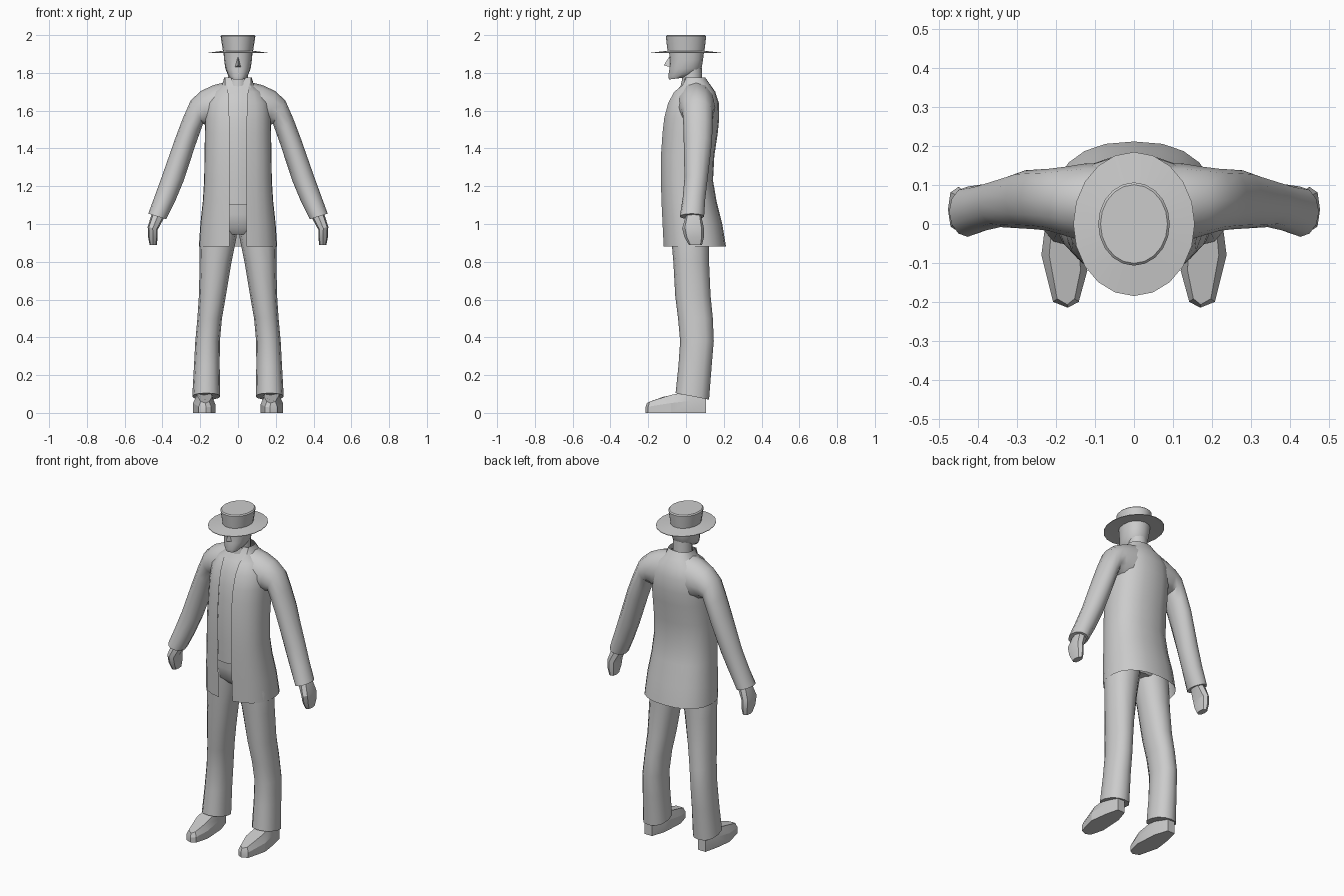
import bpy, bmesh, math
from mathutils import Vector

if "Cube" in bpy.data.objects:
    bpy.data.objects.remove(bpy.data.objects["Cube"])

grey = bpy.data.materials.new("plain_grey")
grey.diffuse_color = (0.6, 0.6, 0.6, 1)
grey.use_nodes = True
grey.node_tree.nodes["Principled BSDF"].inputs["Base Color"].default_value = grey.diffuse_color


def make(name, verts, faces, mirror=False, angle=40):
    """Mesh object with clean normals, optional x mirror and angle-based smoothing."""
    mesh = bpy.data.meshes.new(name)
    mesh.from_pydata(verts, [], faces)
    bm = bmesh.new()
    bm.from_mesh(mesh)
    bmesh.ops.recalc_face_normals(bm, faces=bm.faces)
    bm.to_mesh(mesh)
    bm.free()
    mesh.materials.append(grey)
    ob = bpy.data.objects.new(name, mesh)
    bpy.context.collection.objects.link(ob)
    if mirror:
        ob.modifiers.new("Mirror", 'MIRROR')
    bpy.ops.object.select_all(action='DESELECT')
    ob.select_set(True)
    bpy.context.view_layer.objects.active = ob
    if angle:
        bpy.ops.object.shade_smooth_by_angle(angle=math.radians(angle))
    return ob


def loft(name, rings, closed=True, caps=True, **kw):
    """Skin a stack of equal-length point rings."""
    n = len(rings[0])
    verts = [p for r in rings for p in r]
    faces = []
    for k in range(len(rings) - 1):
        for i in range(n if closed else n - 1):
            j = (i + 1) % n
            faces.append((k*n + i, k*n + j, (k+1)*n + j, (k+1)*n + i))
    if caps:
        faces += [tuple(range(n)), tuple(range((len(rings)-1)*n, len(rings)*n))]
    return make(name, verts, faces, **kw)


def spow(v, p):
    return math.copysign(abs(v) ** p, v)


def level(zf, zb, x0, x1, y0, y1, n=12, p=1.0):
    """Oval ring seen from above; height runs from zf (front) to zb (back)."""
    ring = []
    for i in range(n):
        a = 2 * math.pi * i / n
        s, c = spow(math.sin(a), p), spow(math.cos(a), p)
        ring.append(((x0+x1)/2 + (x1-x0)/2*s, (y0+y1)/2 - (y1-y0)/2*c,
                     (zf+zb)/2 + (zb-zf)/2*c*-1))
    return ring


def limb(ox, oz, ix, iz, y0, y1, n=10, p=1.0):
    """Oval ring spanning an outer and an inner point of a limb."""
    ring = []
    for i in range(n):
        a = 2 * math.pi * i / n
        s, c = spow(math.sin(a), p), spow(math.cos(a), p)
        ring.append(((ox+ix)/2 + (ox-ix)/2*c, (y0+y1)/2 + (y1-y0)/2*s,
                     (oz+iz)/2 + (oz-iz)/2*c))
    return ring


# Jacket body, open along the front: z, half width, front y, back y, half gap
JACKET = [(.88, .208, -.12, .212, .045), (1.0, .2, -.126, .192, .045),
          (1.12, .187, -.132, .162, .045), (1.23, .18, -.135, .143, .045),
          (1.36, .178, -.135, .15, .045), (1.48, .176, -.127, .168, .045),
          (1.56, .175, -.118, .176, .046), (1.64, .168, -.098, .174, .048),
          (1.70, .13, -.068, .155, .052), (1.735, .085, -.035, .13, .058),
          (1.775, .073, -.02, .102, .06)]


def coat_ring(z, hx, yf, yb, gap, n=21, p=.85):
    a0 = math.asin((gap / hx) ** (1 / p))
    ring = []
    for i in range(n):
        a = a0 + (2*math.pi - 2*a0) * i / (n - 1)
        ring.append((hx * spow(math.sin(a), p),
                     (yf+yb)/2 - (yb-yf)/2 * spow(math.cos(a), p), z))
    return ring


loft("jacket", [coat_ring(*r) for r in JACKET], closed=False, caps=False)

# Shirt panel just behind the jacket opening
panel = []
for z, hx, yf, yb, gap in [(1.1, .19, -.131, .165, .045)] + JACKET[3:]:
    panel.append([(x, yf + .012 + abs(x) * .12, z)
                  for x in (-gap - .01, -gap/2, 0, gap/2, gap + .01)])
loft("shirt", panel, closed=False, caps=False)

# Sleeves
loft("sleeve", [limb(*r, n=12) for r in (
    (.05, 1.755, .06, 1.50, -.05, .155), (.13, 1.735, .125, 1.50, -.045, .155),
    (.195, 1.705, .16, 1.52, -.03, .147), (.25, 1.655, .185, 1.53, -.018, .142),
    (.292, 1.56, .205, 1.475, -.014, .14), (.33, 1.46, .228, 1.41, -.012, .138),
    (.40, 1.26, .287, 1.23, -.008, .115), (.44, 1.15, .335, 1.115, -.018, .102),
    (.475, 1.055, .38, 1.025, -.033, .096))], mirror=True)

# Mitten hands
loft("hand", [limb(*r, n=8, p=.8) for r in (
    (.455, 1.06, .39, 1.035, 0, .08), (.478, .985, .425, .97, -.02, .095),
    (.476, .93, .425, .93, -.008, .095), (.468, .89, .43, .89, .015, .085))],
    mirror=True, angle=25)

# Trousers: seat and legs
loft("trouser_seat", [level(z, z, -w, w, f, b, 16) for z, w, f, b in (
    (.945, .12, -.05, .10), (.98, .18, -.082, .13),
    (1.05, .178, -.095, .135), (1.15, .165, -.10, .125))])
loft("trouser_leg", [level(*r, n=12, p=.9) for r in (
    (1.03, 1.03, .0, .185, -.085, .125), (.93, .93, .008, .203, -.078, .122),
    (.80, .80, .034, .203, -.067, .122), (.62, .62, .064, .207, -.057, .13),
    (.50, .50, .085, .215, -.042, .142), (.38, .38, .096, .226, -.031, .147),
    (.25, .25, .097, .233, -.04, .136), (.105, .07, .094, .242, -.055, .122))],
    mirror=True)

# Shoes: sole outline with the height of the upper at each point
SOLE = [(.17, -.215, .052), (.208, -.2, .06), (.238, -.08, .095), (.225, .02, .115),
        (.205, .105, .115), (.155, .105, .115), (.128, .02, .115),
        (.12, -.12, .085), (.142, -.2, .06)]
base = [(x, y, 0) for x, y, z in SOLE]
mid = [(x, y, z * .55) for x, y, z in SOLE]
upper = [(.175 + (x - .175) * .68, y + (.008 if y < -.15 else 0), z) for x, y, z in SOLE]
loft("shoe", [base, mid, upper], mirror=True, angle=20)

# Neck, head and nose
loft("neck", [level(z, z, -w, w, f, b, 14) for z, w, f, b in (
    (1.68, .06, -.04, .09), (1.76, .054, -.022, .085), (1.84, .054, -.02, .083))])
loft("head", [level(zf, zb, -w, w, f, b, 16, .9) for zf, zb, w, f, b in (
    (1.765, 1.775, .036, -.09, -.01), (1.782, 1.80, .054, -.094, .06),
    (1.82, 1.825, .067, -.088, .083), (1.87, 1.87, .074, -.086, .09),
    (1.915, 1.915, .077, -.09, .096))])
make("nose", [(0, -.085, 1.89), (-.017, -.08, 1.83), (.017, -.08, 1.83), (0, -.118, 1.84)],
     [(0, 1, 3), (0, 3, 2), (1, 2, 3), (0, 2, 1)], angle=0)

# Flat-topped hat with a wide brim
loft("hat", [level(z, z, -w, w, -d, d, 20) for z, w, d in (
    (1.912, .07, .085), (1.904, .156, .185), (1.907, .156, .185),
    (1.917, .08, .098), (1.994, .092, .107), (2.0, .086, .101))], angle=30)
